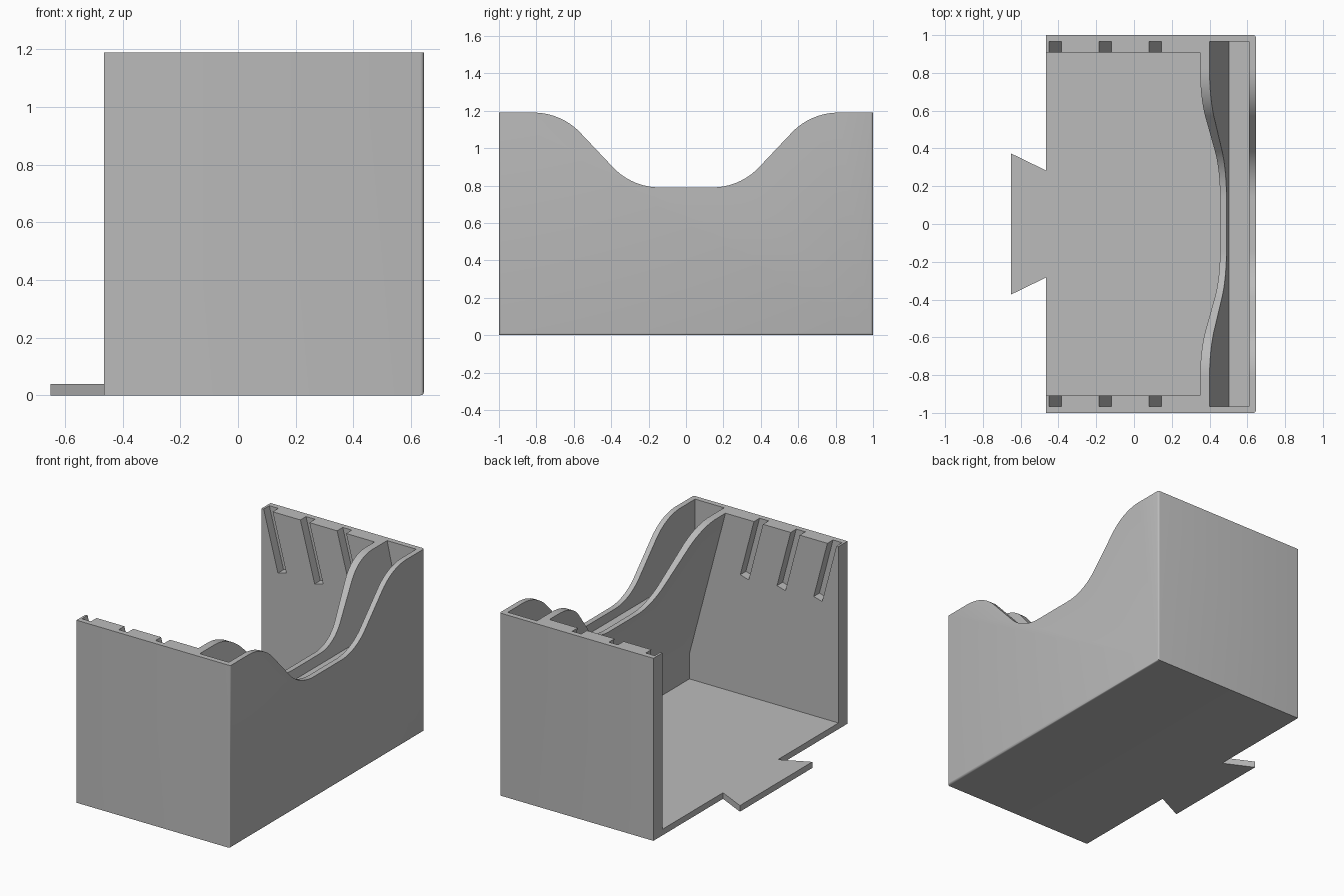
import bpy, bmesh, math

if "Cube" in bpy.data.objects:
    bpy.data.objects.remove(bpy.data.objects["Cube"])

grey = bpy.data.materials.new("plain grey")
grey.use_nodes = True
COLOUR = (0.5, 0.5, 0.5, 1)
grey.diffuse_color = COLOUR
grey.node_tree.nodes["Principled BSDF"].inputs["Base Color"].default_value = COLOUR

BACK, FRONT, HEIGHT, FLOOR = -0.465, 0.645, 1.19, 0.04
INNER = 0.61          # inside of the tall end wall
OVER = 1.35           # cutters rise past the rim


def prism(name, outline, axis, lo, hi):
    """Extrude a 2D outline along an axis (x: outline yz, y: xz, z: xy)."""
    place = {"x": lambda a, b, t: (t, a, b),
             "y": lambda a, b, t: (a, t, b),
             "z": lambda a, b, t: (a, b, t)}[axis]
    bm = bmesh.new()
    ends = [[bm.verts.new(place(a, b, t)) for a, b in outline] for t in (lo, hi)]
    bm.faces.new(ends[0])
    bm.faces.new(ends[1])
    n = len(outline)
    for i in range(n):
        j = (i + 1) % n
        bm.faces.new((ends[0][i], ends[0][j], ends[1][j], ends[1][i]))
    bmesh.ops.recalc_face_normals(bm, faces=bm.faces)
    mesh = bpy.data.meshes.new(name)
    bm.to_mesh(mesh)
    bm.free()
    mesh.materials.append(grey)
    obj = bpy.data.objects.new(name, mesh)
    bpy.context.collection.objects.link(obj)
    return obj


def cut(target, cutter):
    cutter.hide_render = True
    bpy.context.view_layer.objects.active = target
    mod = target.modifiers.new("cut", "BOOLEAN")
    mod.operation, mod.solver, mod.object = "DIFFERENCE", "EXACT", cutter
    bpy.ops.object.modifier_apply(modifier=mod.name)
    bpy.data.objects.remove(cutter)


# Outer block with softened edges around the end wall
body = prism("bin_body", [(BACK, 0), (FRONT, 0), (FRONT, HEIGHT), (BACK, HEIGHT)], "y", -1, 1)
bm = bmesh.new()
bm.from_mesh(body.data)
soft = [e for e in bm.edges if all(v.co.x > 0 for v in e.verts)
        and not all(v.co.z > 1 for v in e.verts)]
bmesh.ops.bevel(bm, geom=soft, offset=0.012, segments=3, profile=0.5, affect="EDGES")
bm.to_mesh(body.data)
bm.free()

# Main cavity, open at the back, with the leaning inner wall
cut(body, prism("cavity_cutter", [(-0.7, FLOOR), (INNER, FLOOR), (INNER, 0.205),
                                  (0.35, HEIGHT), (0.35, OVER), (-0.7, OVER)],
                "y", -0.907, 0.907))

# Narrow pocket between the leaning wall and the end wall
cut(body, prism("pocket_cutter", [(0.503, 0.73), (INNER, 0.73), (INNER, OVER),
                                  (0.40, OVER), (0.40, HEIGHT)],
                "y", -0.965, 0.965))

# Leaning grooves in both side walls
LEAN, DROP, WIDE = 0.264, 0.39, 0.065
for x in (-0.45, -0.185, 0.08):
    up = OVER - HEIGHT
    groove = [(x - LEAN * up, OVER), (x + LEAN * DROP, HEIGHT - DROP),
              (x + WIDE + LEAN * (DROP - 0.017), HEIGHT - DROP + 0.017),
              (x + WIDE - LEAN * up, OVER)]
    for side in (-1, 1):
        lo, hi = sorted((side * 0.85, side * 0.965))
        cut(body, prism("groove_cutter", groove, "y", lo, hi))

# Dipped rim: straight flanks blended by two arcs
R, STEPS = 0.345, 12
half = []
for i in range(STEPS + 1):
    a = math.radians(45) * i / STEPS
    half.append((0.14 + R * math.sin(a), 0.79 + R * (1 - math.cos(a))))
for i in range(STEPS, -1, -1):
    a = math.radians(45) * i / STEPS
    half.append((0.815 - R * math.sin(a), HEIGHT - R * (1 - math.cos(a))))
half.append((0.815, OVER))
dip = half + [(-y, z) for y, z in reversed(half)]
cut(body, prism("dip_cutter", dip, "x", 0.2, 0.8))

# Flared locking tab on the floor edge
tab = prism("locking_tab", [(BACK, -0.283), (BACK, 0.283), (-0.65, 0.373), (-0.65, -0.373)],
            "z", 0, FLOOR)

# Smooth the curves, keep corners sharp
bpy.ops.object.select_all(action="DESELECT")
for obj in (body, tab):
    obj.select_set(True)
bpy.context.view_layer.objects.active = body
bpy.ops.object.shade_smooth_by_angle(angle=math.radians(30))
